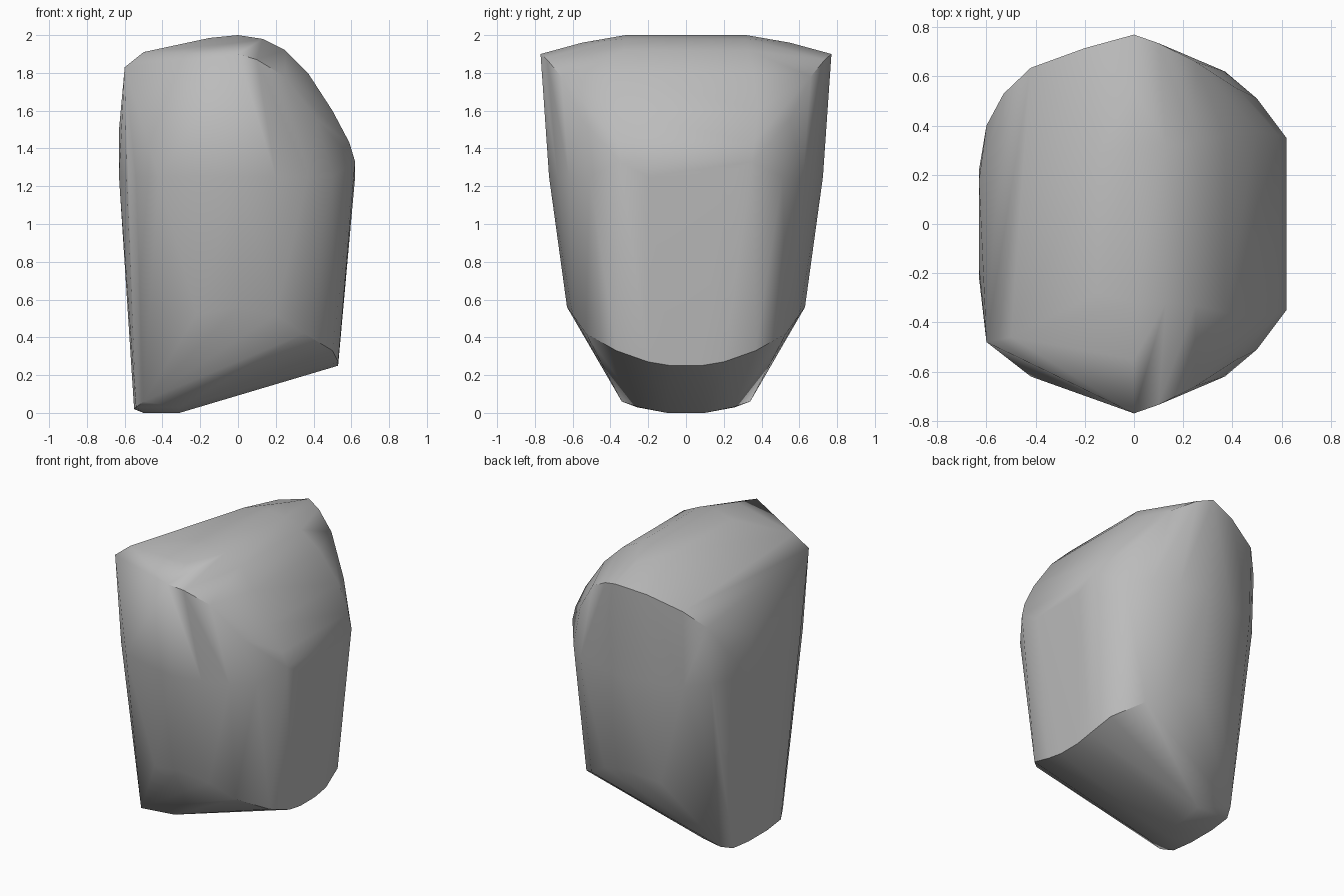
import bpy
import bmesh
import math

default_cube = bpy.data.objects.get("Cube")
if default_cube:
    bpy.data.objects.remove(default_cube, do_unlink=True)


def make_material(name, colour):
    material = bpy.data.materials.new(name)
    material.use_nodes = True
    material.diffuse_color = colour
    shader = next(n for n in material.node_tree.nodes if n.type == "BSDF_PRINCIPLED")
    shader.inputs["Base Color"].default_value = colour
    shader.inputs["Roughness"].default_value = 0.8
    return material


def mirrored(points):
    """Repeat the points on the front and back."""
    return [(x, side * y, z) for x, y, z in points for side in (-1, 1)]


def at_height(outline, z):
    """Place a half outline at one height."""
    return [(x, y, z) for x, y in outline]


# Widest horizontal outline, one half
waist = [(.62, .2), (.58, .38), (.5, .51), (.37, .62), (.2, .68), (0, .725),
         (-.22, .68), (-.42, .62), (-.54, .5), (-.59, .4), (-.63, .22)]

# Sloping underside: outer rim and the narrow foot
underside = [(.53, .08, .25), (.53, .2, .27), (.5, .37, .33), (.35, .53, .42),
             (.2, .6, .52), (0, .63, .56), (-.22, .59, .52),
             (-.5, .34, .06), (-.54, .26, .03), (-.55, .1, .02),
             (-.5, .1, 0), (-.31, .1, 0), (-.31, .25, .03)]

# Curved crown running from front to back
crown = [(.62, .35, 1.33), (.59, .36, 1.43), (.5, .38, 1.6), (.37, .36, 1.8),
         (.25, .33, 1.92), (.13, .32, 1.98), (0, .32, 2), (-.15, .28, 1.985),
         (0, .55, 1.96), (0, .77, 1.9), (.1, .735, 1.87),
         (.25, .66, 1.78), (.42, .55, 1.55), (-.63, .18, 1.5)]

# The front corner is tall and sharp, the back corner is worn down
front_corner = [(-.6, -.48, 1.83), (-.5, -.46, 1.91), (-.15, -.69, 1.86)]
back_corner = [(-.2, .715, 1.86), (-.42, .635, 1.77), (-.53, .53, 1.65),
               (-.6, .4, 1.45)]

points = mirrored(at_height(waist, 1.25) + underside + crown)
points += front_corner + back_corner

# Wrap a convex skin round the points
bm = bmesh.new()
for point in points:
    bm.verts.new(point)
hull = bmesh.ops.convex_hull(bm, input=bm.verts)
bmesh.ops.delete(bm, geom=[v for v in bm.verts if not v.link_faces], context="VERTS")
bmesh.ops.dissolve_limit(bm, angle_limit=math.radians(1),
                         verts=bm.verts, edges=bm.edges)
bmesh.ops.recalc_face_normals(bm, faces=bm.faces)

mesh = bpy.data.meshes.new("stone")
bm.to_mesh(mesh)
bm.free()
stone = bpy.data.objects.new("stone", mesh)
bpy.context.collection.objects.link(stone)
mesh.materials.append(make_material("stone grey", (.5, .5, .5, 1)))

# Soft faces with sharp ridges
bpy.ops.object.select_all(action="DESELECT")
stone.select_set(True)
bpy.context.view_layer.objects.active = stone
bpy.ops.object.shade_smooth_by_angle(angle=math.radians(40))
